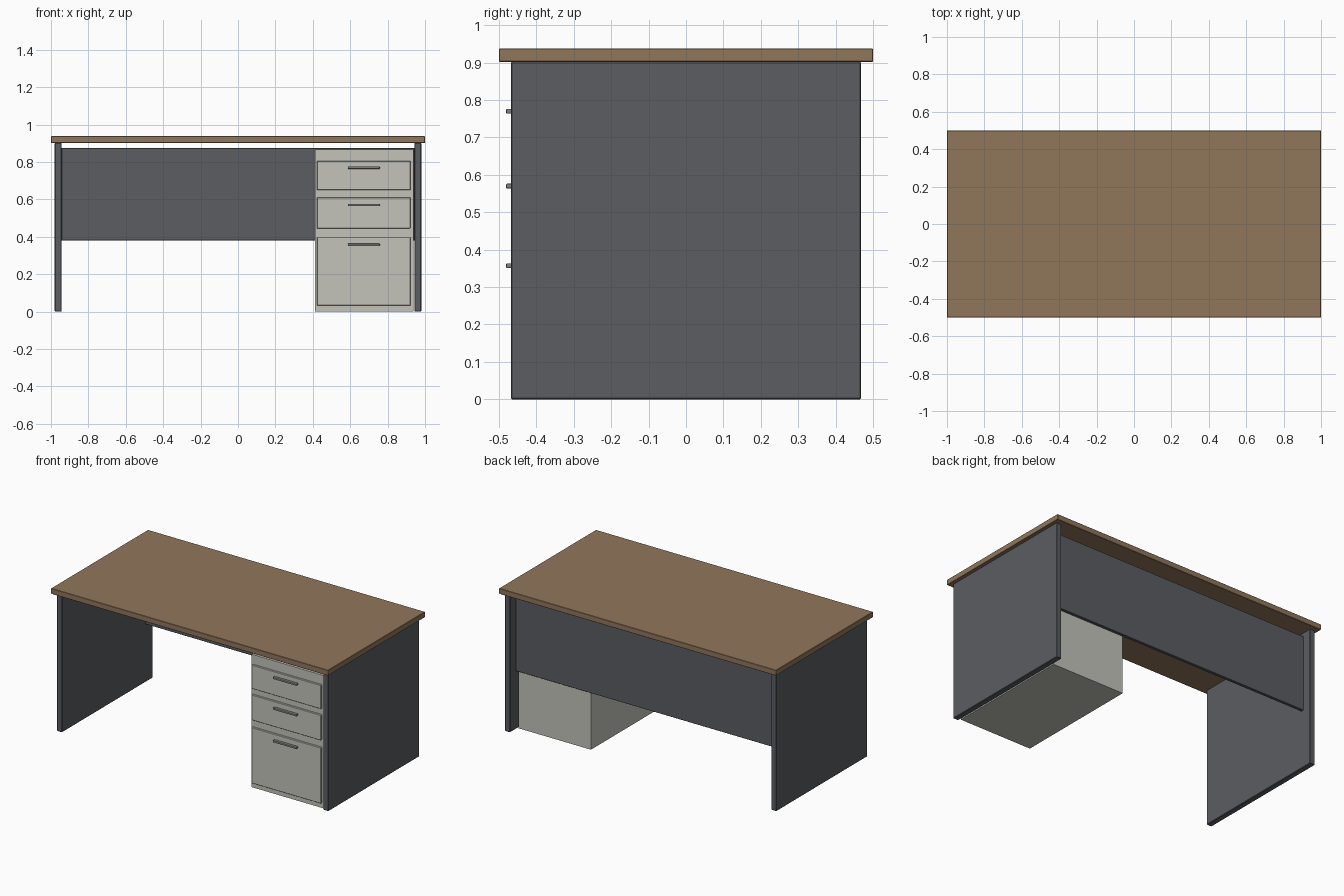
import bpy, bmesh

if "Cube" in bpy.data.objects:
    bpy.data.objects.remove(bpy.data.objects["Cube"])


def material(name, rgb):
    m = bpy.data.materials.new(name)
    m.diffuse_color = (*rgb, 1)
    m.use_nodes = True
    m.node_tree.nodes["Principled BSDF"].inputs["Base Color"].default_value = m.diffuse_color
    return m


WOOD = material("wood", (0.28, 0.18, 0.105))
DARK = material("dark_laminate", (0.105, 0.11, 0.12))
LIGHT = material("light_laminate", (0.55, 0.55, 0.50))
METAL = material("metal", (0.22, 0.22, 0.22))


def box(name, x, y, z, mat, bevel=0.0, segments=1):
    """Box from (min, max) ranges, with an optional edge bevel."""
    bm = bmesh.new()
    bmesh.ops.create_cube(bm, size=1)
    for v in bm.verts:
        v.co = [r[0] + (c + 0.5) * (r[1] - r[0]) for c, r in zip(v.co, (x, y, z))]
    if bevel:
        bmesh.ops.bevel(bm, geom=bm.edges[:], offset=bevel, segments=segments,
                        profile=0.5, affect='EDGES')
    mesh = bpy.data.meshes.new(name)
    bm.to_mesh(mesh)
    bm.free()
    mesh.materials.append(mat)
    obj = bpy.data.objects.new(name, mesh)
    bpy.context.collection.objects.link(obj)
    return obj


# Desktop
box("desktop", (-1, 1), (-0.5, 0.5), (0.902, 0.938), WOOD, 0.002)

# Side panels
for side, x in (("left", (-0.98, -0.943)), ("right", (0.943, 0.98))):
    box(f"{side}_side_panel", x, (-0.468, 0.468), (0, 0.902), DARK, 0.003)

# Modesty panel across the back
box("modesty_panel", (-0.943, 0.943), (0.39, 0.41), (0.38, 0.875), DARK, 0.002)

# Drawer pedestal
box("pedestal", (0.413, 0.937), (-0.45, 0.39), (0, 0.867), LIGHT)

# Drawer fronts, each with a rounded bar handle
drawers = (("top", 0.65, 0.805, 0.77),
           ("middle", 0.445, 0.61, 0.57),
           ("bottom", 0.033, 0.397, 0.357))
for label, z0, z1, hz in drawers:
    box(f"{label}_drawer_front", (0.422, 0.922), (-0.463, -0.448), (z0, z1), LIGHT, 0.002)
    box(f"{label}_drawer_handle", (0.587, 0.758), (-0.481, -0.462),
        (hz - 0.0065, hz + 0.0065), METAL, 0.003, 2)
